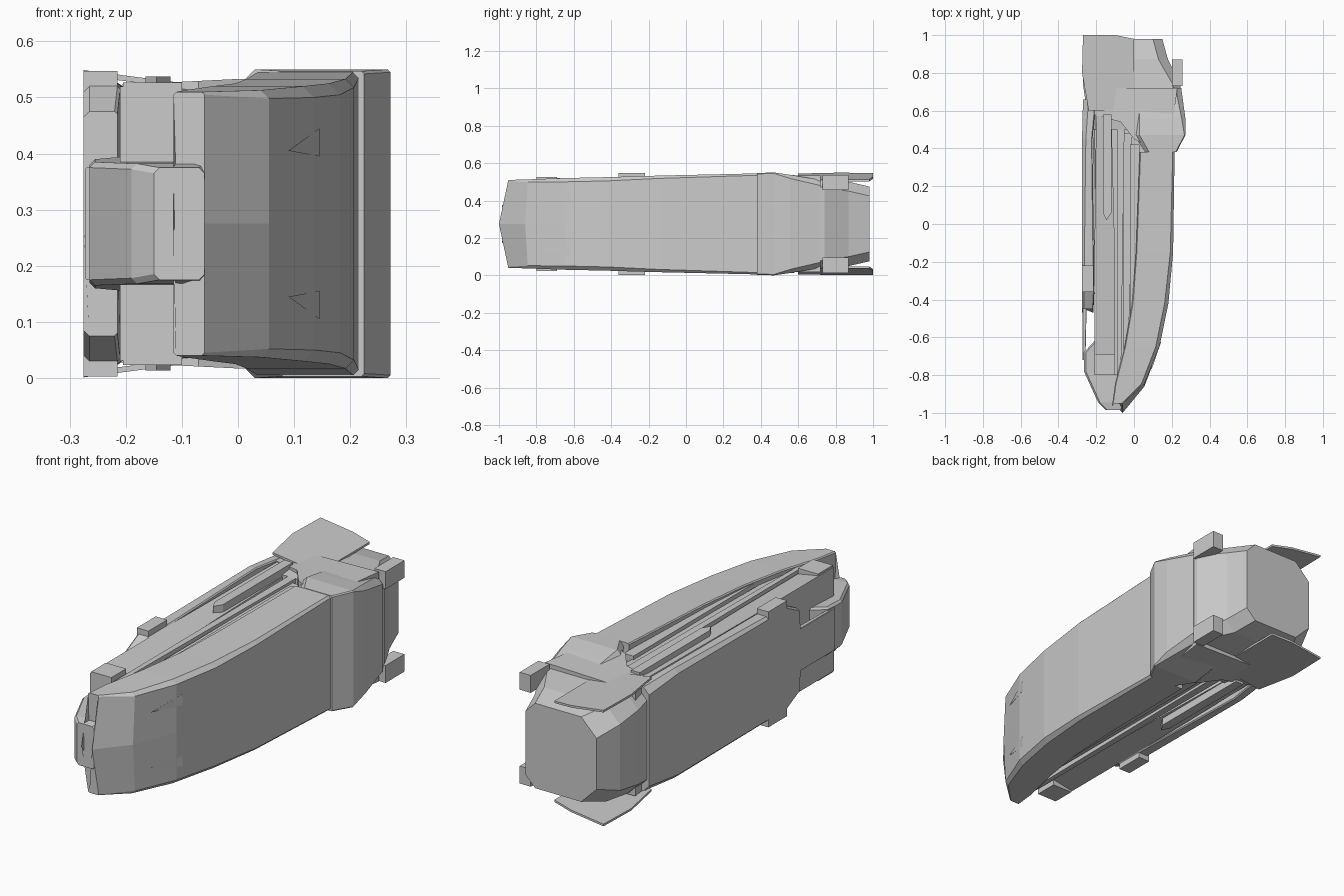
import bpy, bmesh

if "Cube" in bpy.data.objects:
    bpy.data.objects.remove(bpy.data.objects["Cube"])
ZC = 0.275  # the craft is symmetric about this height


def make(name, verts, faces):
    me = bpy.data.meshes.new(name)
    bm = bmesh.new()
    vs = [bm.verts.new(v) for v in verts]
    for f in faces:
        bm.faces.new([vs[i] for i in f])
    bmesh.ops.remove_doubles(bm, verts=bm.verts, dist=1e-5)
    bmesh.ops.recalc_face_normals(bm, faces=bm.faces)
    bm.to_mesh(me)
    bm.free()
    ob = bpy.data.objects.new(name, me)
    bpy.context.collection.objects.link(ob)
    return ob


def loft(name, rings):
    """Rings: y, x low, x high, half width, low chamfer, high chamfer, sweep-back at edges."""
    verts, faces = [], []
    for y, a, b, w, ca, cb, k in rings:
        half = [(a, 0), (a, w - ca), (a + ca, w), (b - cb, w), (b, w - cb), (b, 0)]
        loop = half + [(x, -z) for x, z in half[-2:0:-1]]
        verts += [(x, y + k * abs(z) / w, ZC + z) for x, z in loop]
    n = 10
    for r in range(len(rings) - 1):
        for i in range(n):
            j = (i + 1) % n
            faces.append((r*n + i, r*n + j, r*n + n + j, r*n + n + i))
    faces.append(tuple(range(n)))
    faces.append(tuple(range((len(rings) - 1) * n, len(rings) * n)))
    return make(name, verts, faces)


def prism_pair(name, outline, z0, z1):
    """Extrude an (x, y) outline between two heights, mirrored; heights may depend on x."""
    f0 = z0 if callable(z0) else lambda x: z0
    f1 = z1 if callable(z1) else lambda x: z1
    n = len(outline)
    for s, tag in ((1, "upper"), (-1, "lower")):
        vs = [(x, y, ZC + s * f(x)) for f in (f0, f1) for x, y in outline]
        fs = [tuple(range(n)), tuple(range(n, 2 * n))]
        fs += [(i, (i + 1) % n, n + (i + 1) % n, n + i) for i in range(n)]
        make(f"{name}_{tag}", vs, fs)


def rect(x0, x1, y0, y1):
    return [(x0, y0), (x1, y0), (x1, y1), (x0, y1)]


# Smooth curved outer hull
loft("outer_hull", [
    (-1.00, -.115, -.06, .235, .005, .005, .05),
    (-.86, -.10, .055, .238, .005, .015, .015),
    (-.65, -.05, .135, .245, .005, .02, 0),
    (-.42, -.01, .182, .25, .005, .02, 0),
    (-.15, .01, .207, .258, .005, .015, 0),
    (.38, .03, .215, .27, .005, .01, 0)])

# Raised collar behind the hull
loft("collar", [
    (.38, .06, .225, .272, .02, .005, 0),
    (.47, .0, .272, .275, .03, .005, 0),
    (.56, .0, .272, .262, .03, .02, 0),
    (.72, .0, .25, .235, .03, .03, 0)])

# Central keel, tapering to the nose
loft("keel_nose", [
    (-.985, -.15, -.06, .10, .01, .01, 0),
    (-.945, -.19, -.05, .107, .01, .01, 0),
    (-.78, -.265, 0, .11, .01, .01, 0),
    (-.68, -.265, .03, .115, .01, .01, 0),
    (-.62, -.21, .04, .12, .01, .01, 0),
    (-.40, -.21, .06, .16, .01, .01, 0)])
loft("core", [
    (-.80, -.11, 0, .19, .01, .01, 0),
    (-.40, -.21, .08, .20, .01, .01, 0),
    (.62, -.22, .10, .21, .01, .01, 0)])
loft("skid", [
    (-.72, -.272, -.257, .10, .002, .002, 0),
    (-.40, -.272, -.25, .10, .002, .002, 0)])

# Flat panel on the opposite face
loft("back_panel", [
    (-.47, -.275, -.215, .20, .01, .005, .02),
    (-.36, -.275, -.21, .245, .01, .005, 0),
    (.45, -.275, -.22, .258, .02, .005, 0),
    (.66, -.27, -.20, .245, .03, .005, 0)])

# Tail block with tapered chamfered end
tail = loft("tail_block", [
    (.50, -.24, .20, .235, .04, .02, 0),
    (.60, -.25, .25, .245, .05, .04, 0),
    (.74, -.27, .245, .235, .06, .04, 0),
    (.87, -.265, .18, .225, .07, .05, 0),
    (.98, -.22, .15, .20, .08, .05, 0)])

# Shoulders covering the rear end of the side troughs
prism_pair("shoulder", [(-.22, .58), (-.07, .54), (0, .45), (.14, .38), (.2, .5),
                        (.23, .72), (-.24, .72)], .18, lambda x: .258 - .05 * max(0, -x))

# Side pods and long ribs in the troughs
prism_pair("pod", [(-.21, -.80), (-.10, -.80), (-.10, -.2), (-.12, .60), (-.20, .60),
                   (-.21, -.2)], .10, lambda x: .245 if x < -.15 else .225)
prism_pair("pod_cap", rect(-.205, -.10, -.80, -.69), .2, .252)
prism_pair("long_rib", [(-.165, .58), (-.165, .06), (-.145, .02), (-.12, .06), (-.12, .58)],
           .2, .262)
for x0, x1, y0, y1, z in ((-.09, -.07, -.93, .55, .235), (-.055, -.03, -.85, .48, .222),
                          (-.02, .01, -.72, .42, .24)):
    prism_pair("trough_rib", [(x0, y0), (x1, y0 + .05), (x1 + .02, y1), (x0, y1)], .12, z)

# Side tabs, rear stub tabs and flared tail plates
prism_pair("side_tab", rect(-.275, -.215, -.36, -.22), .2, .272)
prism_pair("stub_tab", rect(.20, .258, .73, .87), .18, .262)
prism_pair("tail_plate", [(0, .60), (0, .98), (-.10, 1), (-.27, 1), (-.275, .80), (-.24, .60)],
           lambda x: .228 - .13 * x, lambda x: .238 - .13 * x)

# Small wedge intakes on the hull
for s, tag in ((1, "upper"), (-1, "lower")):
    p = [(.09, -.78, .13), (.145, -.62, .12), (.145, -.62, .17), (.11, -.66, .145)]
    make(f"intake_{tag}", [(x, y, ZC + s * z) for x, y, z in p],
         [(0, 1, 2), (0, 1, 3), (1, 2, 3), (0, 2, 3)])
